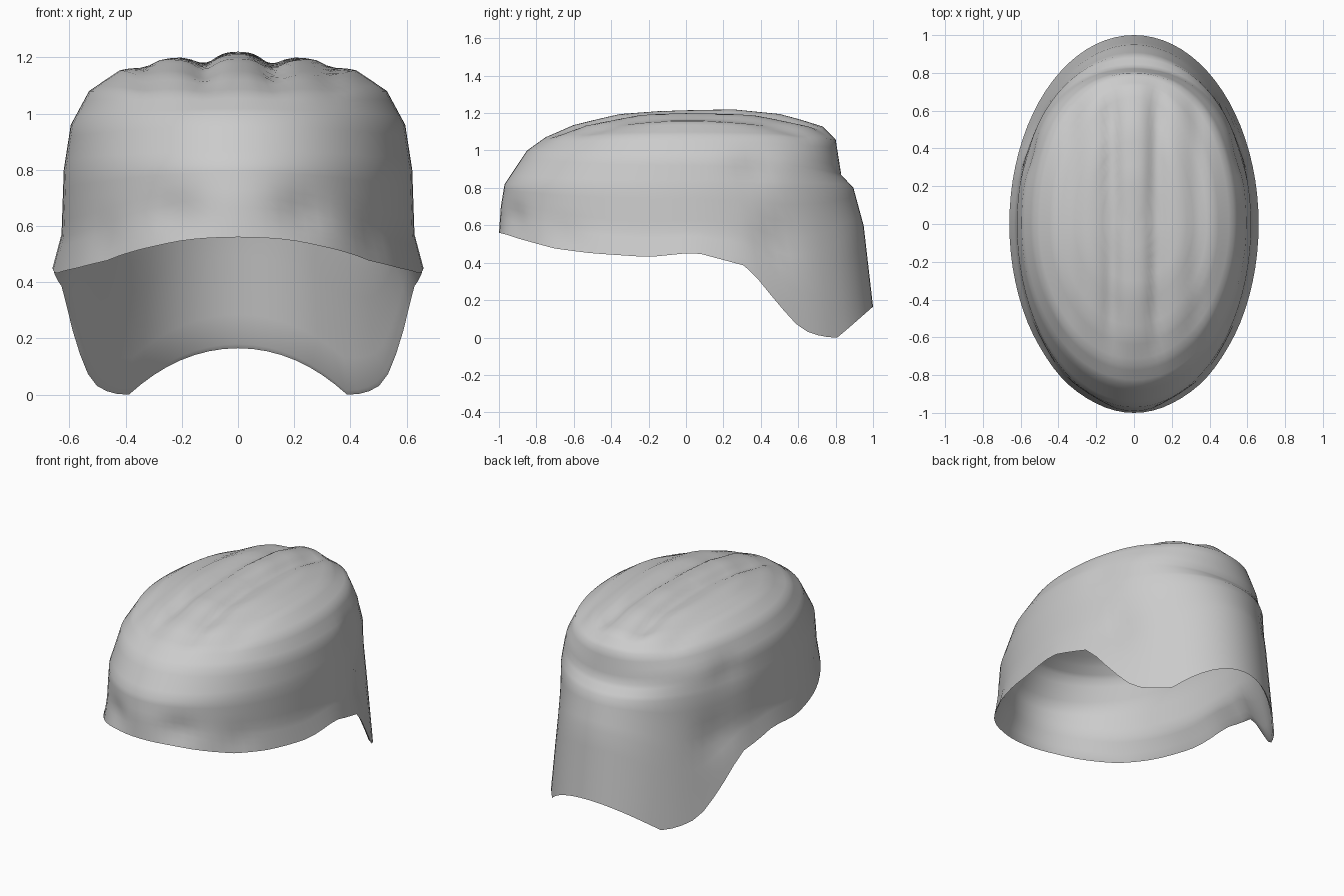
import bpy, bmesh, math
from mathutils import Vector

if "Cube" in bpy.data.objects:
    bpy.data.objects.remove(bpy.data.objects["Cube"])

# Meridian profiles from rim to crown: (radius, height)
FRONT = [(1.0, .56), (.99, .70), (.97, .82), (.85, 1.0), (.75, 1.07), (.60, 1.13), (.35, 1.185), (.15, 1.2), (0, 1.205)]
SIDE = [(.66, .45), (.628, .57), (.62, .80), (.595, .96), (.53, 1.08), (.42, 1.155), (.28, 1.195), (.13, 1.205), (0, 1.205)]
BACK = [(1.0, .17), (.95, .60), (.895, .80), (.83, .87), (.80, 1.06), (.73, 1.125), (.50, 1.185), (.25, 1.21), (0, 1.205)]
# Rim height along the length of the shell: (y, z)
RIM = [(-1, .56), (-.96, .55), (-.9, .53), (-.7, .475), (-.5, .45), (-.2, .43), (.05, .455), (.33, .38),
       (.5, .17), (.6, .06), (.66, .025), (.74, .003), (.81, 0), (.88, .06), (.96, .13), (1, .165)]
# Dents, mirrored left and right: (centre, size, depth)
DENTS = [((.24, -.95, .60), .11, .04), ((.50, -.68, .50), .10, .03),
         ((.60, .38, .92), .11, .035), ((.57, .50, .52), .12, .035)]
COLS, SUB = 80, 4


def interp(table, v):
    for (a, za), (b, zb) in zip(table, table[1:]):
        if v <= b:
            return za + (zb - za) * max(0, (v - a) / (b - a))
    return table[-1][1]


def clamp(v):
    return max(0, min(1, v))


def sample(profile, u):
    i = min(int(u), len(profile) - 2)
    return Vector(profile[i]).lerp(Vector(profile[i + 1]), u - i)


def shell_point(theta, u):
    s, c = math.sin(theta), math.cos(theta)
    end = BACK if c > 0 else FRONT
    w = c * c

    def height(v):
        return sample(SIDE, v).y * (1 - w) + sample(end, v).y * w

    x, y, z = sample(SIDE, u).x * s, sample(end, u).x * c, height(u)
    if c > 0:
        # Fuller rear corners, so the step only shows in the middle
        k = 1 + .05 * math.sin(2 * theta) ** 2 * clamp(1 - abs(u - 3.3) / 1.7)
        x, y = x * k, y * k
    if u < 2:
        rim = interp(RIM, sample(end, 0).x * c)
        f = (z - height(0)) / (height(2) - height(0))
        z = rim + (height(2) - rim) * f
    return Vector((x, y, z))


def outer_point(theta, u):
    p = shell_point(theta, u)
    # Lengthwise grooves and centre ridge on the crown
    mask = clamp((p.z - 1.0) / .12) * clamp((.8 - p.y) / .2) * clamp((p.y + .85) / .4)
    for gx, width, depth in [(.12, .045, .03), (.33, .05, .015)]:
        p.z -= mask * depth * math.exp(-((abs(p.x) - gx) / width) ** 2)
    p.z += mask * .01 * math.exp(-(p.x / .08) ** 2)
    # Side and brow dents
    for centre, size, depth in DENTS:
        d = (Vector((abs(p.x), p.y, p.z)) - Vector(centre)).length
        k = depth * math.exp(-(d / size) ** 2) * min(1, .1 + u)
        p.x *= 1 - k
        p.y *= 1 - k
    return p


def inner_point(theta, u):
    # Thin lining that follows the shell
    p = shell_point(theta, u)
    t = .045 * min(1, .25 + u * .75)
    r = math.hypot(p.x, p.y)
    k = max(.5, 1 - t / r) if r > 0 else 1
    return Vector((p.x * k, p.y * k, p.z + .015 * clamp(1 - u) - .04 * clamp((u - 2) / 2)))


# Helmet shell: outer skin, rim and hollow lining in one surface
bm = bmesh.new()
levels = [i / SUB for i in range((len(SIDE) - 1) * SUB)]
rings = []
for func, order in [(inner_point, levels[::-1]), (outer_point, levels)]:
    for u in order:
        rings.append([bm.verts.new(func(2 * math.pi * i / COLS, u)) for i in range(COLS)])
for a, b in zip(rings, rings[1:]):
    for i in range(COLS):
        j = (i + 1) % COLS
        bm.faces.new((a[i], a[j], b[j], b[i]))
for ring, z in [(rings[0], 1.16), (rings[-1], 1.215)]:
    tip = bm.verts.new((0, 0, z))
    for i in range(COLS):
        bm.faces.new((ring[i], ring[(i + 1) % COLS], tip))
bmesh.ops.recalc_face_normals(bm, faces=bm.faces)
mesh = bpy.data.meshes.new("helmet_shell")
bm.to_mesh(mesh)
bm.free()
shell = bpy.data.objects.new("helmet_shell", mesh)
bpy.context.collection.objects.link(shell)
bpy.context.view_layer.objects.active = shell
shell.select_set(True)
bpy.ops.object.shade_smooth_by_angle(angle=math.radians(60))
